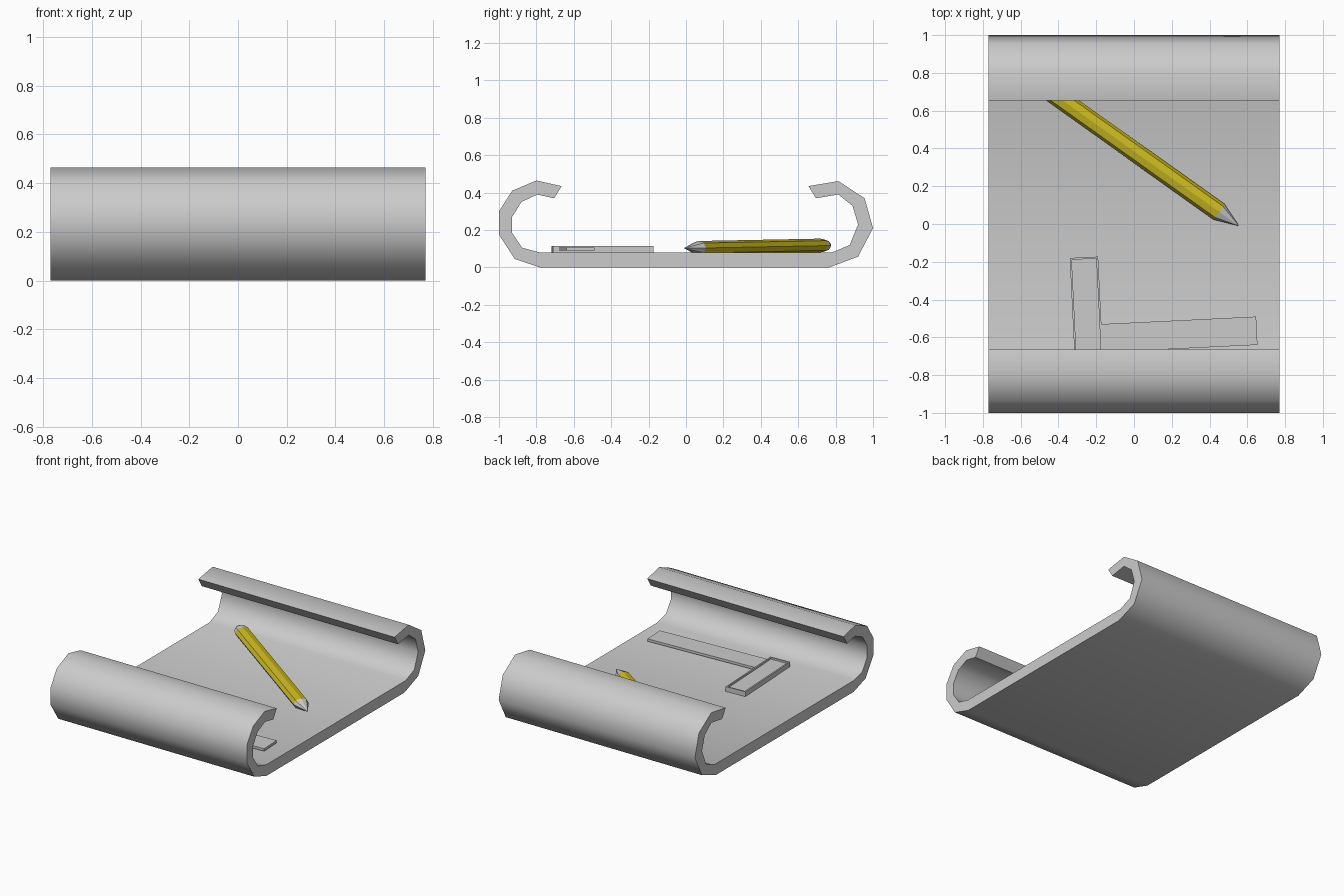
import bpy, bmesh, math
from mathutils import Vector, Matrix

cube = bpy.data.objects.get("Cube")
if cube:
    bpy.data.objects.remove(cube, do_unlink=True)


def material(name, rgb):
    m = bpy.data.materials.new(name)
    m.use_nodes = True
    m.diffuse_color = (*rgb, 1)
    m.node_tree.nodes["Principled BSDF"].inputs["Base Color"].default_value = (*rgb, 1)
    return m


GREY = material("paper grey", (0.6, 0.6, 0.6))
YELLOW = material("pencil yellow", (0.6, 0.49, 0.015))


def finish(bm, name, mats, smooth=None):
    bmesh.ops.recalc_face_normals(bm, faces=bm.faces)
    mesh = bpy.data.meshes.new(name)
    bm.to_mesh(mesh)
    bm.free()
    for m in mats:
        mesh.materials.append(m)
    obj = bpy.data.objects.new(name, mesh)
    bpy.context.collection.objects.link(obj)
    if smooth:
        bpy.ops.object.select_all(action="DESELECT")
        obj.select_set(True)
        bpy.context.view_layer.objects.active = obj
        bpy.ops.object.shade_smooth_by_angle(angle=math.radians(smooth))
    return obj


# Curled sheet: side profile (y, z) extruded across x
outer = [(.655, .435), (.815, .462), (.955, .37), (1, .21), (.92, .058), (.765, 0),
         (-.78, 0), (-.915, .045), (-1, .175), (-1, .3), (-.93, .41), (-.8, .465), (-.665, .435)]
inner = [(-.705, .37), (-.795, .39), (-.88, .35), (-.93, .27), (-.93, .185), (-.875, .105), (-.78, .08),
         (.78, .08), (.875, .12), (.92, .23), (.89, .33), (.815, .39), (.695, .37)]
HALF = 0.77
bm = bmesh.new()
sheet = bm.faces.new([bm.verts.new((-HALF, y, z)) for y, z in outer + inner])
ext = bmesh.ops.extrude_face_region(bm, geom=[sheet], use_keep_orig=True)
bmesh.ops.translate(bm, vec=(2 * HALF, 0, 0),
                    verts=[v for v in ext["geom"] if isinstance(v, bmesh.types.BMVert)])
finish(bm, "curled_sheet", [GREY], smooth=46)

# Pencil: flattened octagonal rings swept from tip to rounded end
SIDES = 8
tip, end = Vector((.555, -.01, .103)), Vector((-.52, .755, .118))
axis = (end - tip).normalized()
side = axis.cross(Vector((0, 0, 1))).normalized()
up = side.cross(axis)
stations = [(.002, .03), (.13, 1), (1.255, 1), (1.29, .88), (1.325, .45)]
bm = bmesh.new()
rings = []
for s, scale in stations:
    ring = []
    for i in range(SIDES):
        a = math.tau * i / SIDES
        ring.append(bm.verts.new(tip + axis * s + (side * math.cos(a) * .051 + up * math.sin(a) * .037) * scale))
    rings.append(ring)
for k in range(len(rings) - 1):
    for i in range(SIDES):
        j = (i + 1) % SIDES
        f = bm.faces.new((rings[k][i], rings[k][j], rings[k + 1][j], rings[k + 1][i]))
        f.material_index = int(k == 1)
bm.faces.new(rings[0])
bm.faces.new(rings[-1])
finish(bm, "pencil", [GREY, YELLOW])

# Drawing square: slightly turned head with a recessed top, and a thinner blade
place = Matrix.Translation((-.34, -.18, 0)) @ Matrix.Rotation(math.radians(2.8), 4, "Z")


def slab(name, x0, x1, y0, y1, z0, z1, rim=0, depth=0):
    bm = bmesh.new()
    bmesh.ops.create_cube(bm, size=1)
    for v in bm.verts:
        v.co = Vector((x0, y0, z0)) + Vector(((v.co.x + .5) * (x1 - x0),
                                              (v.co.y + .5) * (y1 - y0), (v.co.z + .5) * (z1 - z0)))
    bm.normal_update()
    if rim:
        top = max(bm.faces, key=lambda f: f.calc_center_median().z)
        bmesh.ops.inset_region(bm, faces=[top], thickness=rim)
        bmesh.ops.extrude_face_region(bm, geom=[])
        floor = bmesh.ops.extrude_discrete_faces(bm, faces=[top])["faces"][0]
        for v in floor.verts:
            v.co.z -= depth
    bmesh.ops.transform(bm, matrix=place, verts=bm.verts)
    finish(bm, name, [GREY])


slab("square_head", 0, .15, -.54, 0, .079, .114, rim=.014, depth=.012)
slab("square_blade", .145, .97, -.508, -.358, .09, .108)
